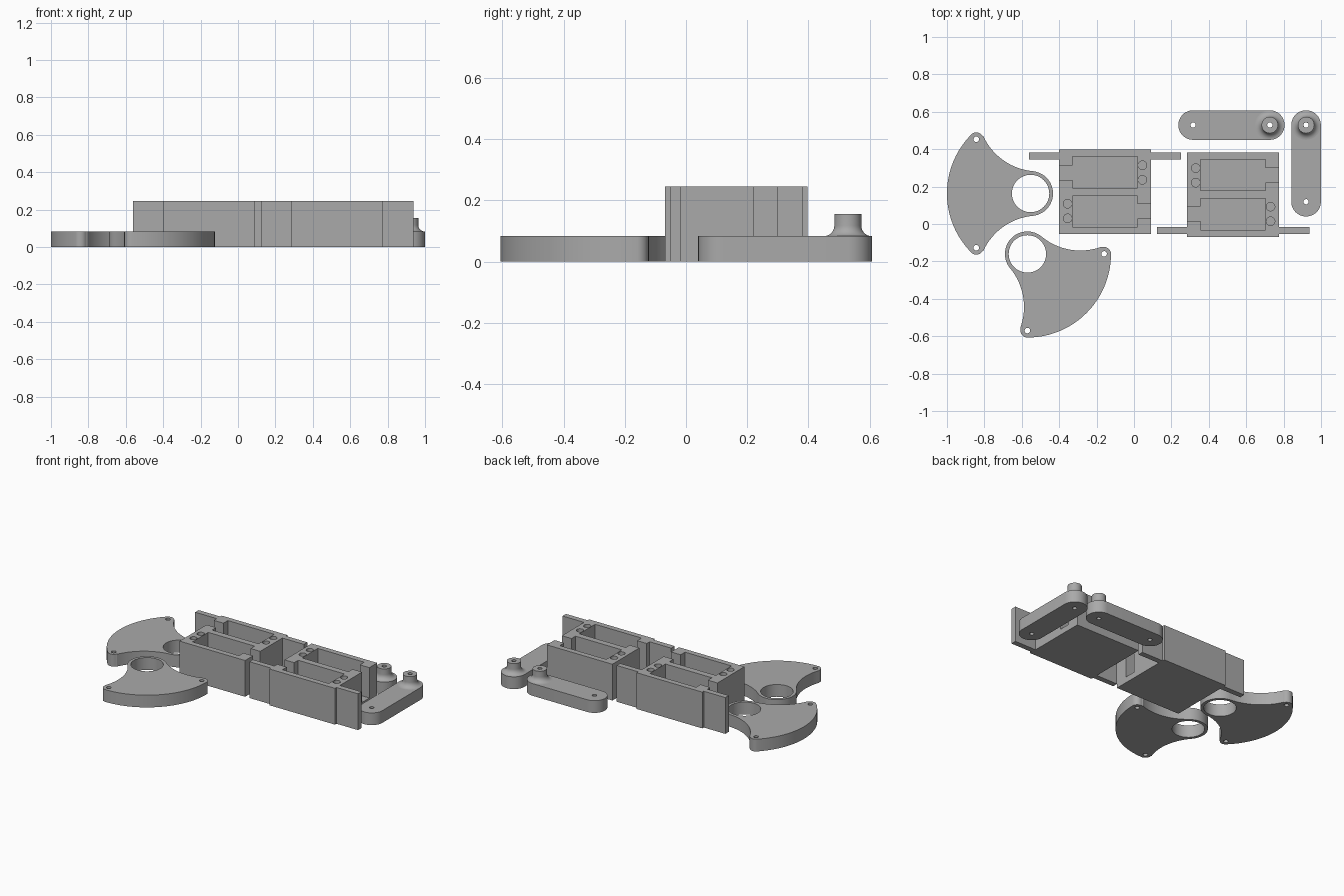
import bpy, bmesh
from math import sin, cos, pi, atan2, hypot

if "Cube" in bpy.data.objects:
    bpy.data.objects.remove(bpy.data.objects["Cube"])

grey = bpy.data.materials.new("plastic_grey")
grey.diffuse_color = (0.40, 0.40, 0.40, 1)
grey.use_nodes = True
grey.node_tree.nodes["Principled BSDF"].inputs["Base Color"].default_value = grey.diffuse_color


def finish(name, bm):
    bmesh.ops.remove_doubles(bm, verts=bm.verts, dist=1e-5)
    bmesh.ops.recalc_face_normals(bm, faces=bm.faces)
    me = bpy.data.meshes.new(name)
    bm.to_mesh(me)
    bm.free()
    ob = bpy.data.objects.new(name, me)
    bpy.context.collection.objects.link(ob)
    me.materials.append(grey)
    bpy.ops.object.select_all(action='DESELECT')
    ob.select_set(True)
    bpy.context.view_layer.objects.active = ob
    bpy.ops.object.shade_smooth_by_angle(angle=pi / 6)
    return ob


def prism(name, loops, z0, z1):
    """Extrude an outline (first loop) with holes (other loops)."""
    bm = bmesh.new()
    for pts in loops:
        vs = [bm.verts.new((x, y, z0)) for x, y in pts]
        for a, b in zip(vs, vs[1:] + vs[:1]):
            bm.edges.new((a, b))
    bmesh.ops.triangle_fill(bm, edges=bm.edges[:], use_beauty=True)
    top = bmesh.ops.extrude_face_region(bm, geom=bm.faces[:], use_keep_orig=True)
    for v in top['geom']:
        if isinstance(v, bmesh.types.BMVert):
            v.co.z = z1
    return finish(name, bm)


def arc(cx, cy, r, a0, a1, n):
    return [(cx + r * cos(a0 + (a1 - a0) * i / n),
             cy + r * sin(a0 + (a1 - a0) * i / n)) for i in range(n + 1)]


def circle(cx, cy, r, n=32):
    return arc(cx, cy, r, 0, 2 * pi, n)[:-1]


THICK, PIN = 0.083, 0.41       # plate thickness, pivot spacing


# Fan-shaped plates: ring hub, two rounded tips 90 degrees apart
def fan(name, cx, cy, turn):
    hub, tip = 0.12, 0.037
    ax, ay = 0.283, 0.342                       # centre of the concave side
    r = hypot(ax, ay) - hub
    to_hub = atan2(-ay, -ax)
    to_tip = atan2(-ay, PIN - ax)
    # half outline, with the arm on +u and the fan's body on -v
    half = arc(0, 0, hub, 3 * pi / 4, to_hub + pi, 20)
    half += arc(ax, ay, r, to_hub, to_tip, 20)[1:]
    half += arc(PIN, 0, tip, to_tip + pi, 0, 12)[1:]
    half += arc(0, 0, PIN + tip, 0, -pi / 4, 18)[1:]

    def rot(p, a):
        return p[0] * cos(a) - p[1] * sin(a), p[0] * sin(a) + p[1] * cos(a)
    half = [rot(p, pi / 4) for p in half]       # axis of symmetry on +x
    outline = half + [(x, -y) for x, y in half[-2:0:-1]]
    d = PIN * cos(pi / 4)
    loops = [outline, circle(0, 0, 0.1, 48), circle(d, d, 0.015, 20), circle(d, -d, 0.015, 20)]
    loops = [[(cx + x, cy + y) for x, y in (rot(p, turn) for p in lp)] for lp in loops]
    return prism(name, loops, 0, THICK)


fan("fan_plate_left", -0.553, 0.163, pi)
fan("fan_plate_front", -0.57, -0.16, -pi / 4)


# Lever arms with a filleted hollow post on one end
def lever(name, bx, by, dx, dy):
    a = atan2(dy, dx)
    ex, ey = bx + PIN * dx, by + PIN * dy
    r, bore = 0.079, 0.014
    outline = arc(ex, ey, r, a - pi / 2, a + pi / 2, 24) + arc(bx, by, r, a + pi / 2, a + 1.5 * pi, 24)
    prism(name, [outline, circle(ex, ey, bore, 20), circle(bx, by, bore, 20)], 0, THICK)
    # post profile: fillet, wall, rim, bore
    prof = [(x, z) for x, z in arc(r, THICK + 0.035, 0.035, -pi / 2, -pi, 8)]
    prof += [(0.044, 0.156), (bore, 0.156), (bore, THICK)]
    bm = bmesh.new()
    n = 40
    rings = [[bm.verts.new((bx + q * cos(2 * pi * i / n), by + q * sin(2 * pi * i / n), z))
              for i in range(n)] for q, z in prof]
    for lo, hi in zip(rings, rings[1:]):
        for i in range(n):
            j = (i + 1) % n
            bm.faces.new((lo[i], lo[j], hi[j], hi[i]))
    finish(name + "_post", bm)


lever("lever_back", 0.726, 0.529, -1, 0)
lever("lever_right", 0.92, 0.529, 0, -1)


# Double motor holders: block with mounting wings, two pockets, wire slots, screw holes
def holder(name, cx, cy, flip):
    def place(pts, s=1):
        return [(cx + s * x, cy + flip * s * y) for x, y in pts]
    bx, by, wx = 0.246, 0.226, 0.4075
    w0, w1 = 0.173, 0.21
    right = [(bx, -by), (bx, w0), (wx, w0), (wx, w1), (bx, w1), (bx, by)]
    ob = prism(name, [place(right + [(-x, y) for x, y in right[::-1]])], 0, 0.246)
    px, y0, y1, s0, s1 = 0.174, 0.021, 0.189, 0.064, 0.142
    pocket = [(px, y0), (px, y1), (-px, y1), (-px, s1), (-0.3, s1),
              (-0.3, s0), (-px, s0), (-px, y0)]
    cuts = []
    for s in (1, -1):
        cuts += [place(pocket, s), place(circle(0.2, s0, 0.023, 24), s),
                 place(circle(0.2, s1, 0.023, 24), s)]
    for c in cuts:
        cutter = prism("cutter", [c], 0.04, 0.3)
        cutter.hide_render = True
        bpy.context.view_layer.objects.active = ob
        m = ob.modifiers.new("cut", 'BOOLEAN')
        m.operation, m.solver, m.object = 'DIFFERENCE', 'EXACT', cutter
        bpy.ops.object.modifier_apply(modifier=m.name)
        bpy.data.objects.remove(cutter)
    bpy.ops.object.select_all(action='DESELECT')
    ob.select_set(True)
    bpy.ops.object.shade_smooth_by_angle(angle=pi / 6)


holder("motor_holder_left", -0.155, 0.172, 1)
holder("motor_holder_right", 0.53, 0.157, -1)
